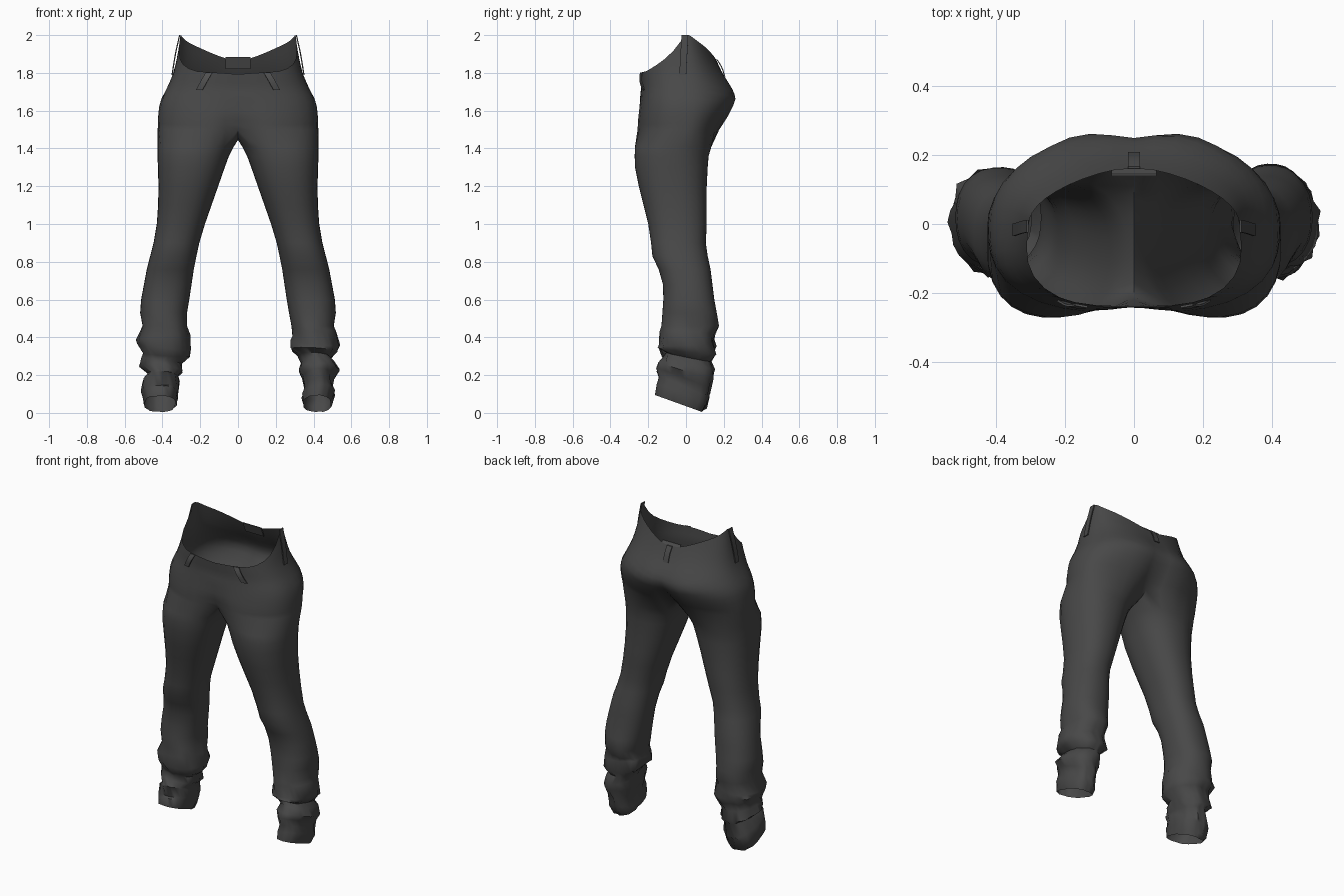
import bpy, bmesh, math, random
from mathutils import Vector

if "Cube" in bpy.data.objects:
    bpy.data.objects.remove(bpy.data.objects["Cube"])

random.seed(4)
HALF = 20      # steps around half of the hips
INNER = 8      # steps along the crotch seam


def material(name, v):
    m = bpy.data.materials.new(name)
    m.diffuse_color = (v, v, v, 1)
    m.use_nodes = True
    m.node_tree.nodes["Principled BSDF"].inputs["Base Color"].default_value = m.diffuse_color
    return m


cloth = material("charcoal cloth", 0.065)
trim = material("grey trim", 0.085)


def interp(table, key, col=1):
    if key <= table[0][0]:
        return table[0][col]
    for a, b in zip(table, table[1:]):
        if key <= b[0]:
            return a[col] + (b[col] - a[col]) * (key - a[0]) / (b[0] - a[0])
    return table[-1][col]


# hips: height, half width, front y, back y
HIPS = [(1.50, .425, -.262, .185), (1.56, .424, -.258, .225), (1.62, .418, -.25, .258),
        (1.67, .403, -.243, .275), (1.72, .375, -.238, .252), (1.80, .341, -.243, .198),
        (1.87, .325, -.235, .16), (1.94, .312, -.20, .13), (2.0, .305, -.17, .10)]
# waist edge: degrees from the front, height
RIM = [(0, 1.793), (40, 1.81), (60, 1.86), (75, 1.93), (87, 2.0), (102, 2.0),
       (140, 1.935), (170, 1.872), (180, 1.87)]
# centre hollow: height, front depth, back depth
HOLLOW = [(1.5, .05, .075), (1.58, .015, .045), (1.67, 0, .02), (1.8, 0, .008), (1.87, 0, 0)]
# legs: height, inner x, outer x, front y, back y
LEG = [(1.41, .022, .427, -.27, .135), (1.36, .048, .426, -.272, .12), (1.3, .07, .424, -.27, .115),
       (1.2, .105, .421, -.25, .11), (1.1, .14, .423, -.225, .11), (1.0, .175, .43, -.20, .11),
       (.9, .205, .447, -.185, .105), (.83, .22, .465, -.178, .115), (.76, .234, .483, -.145, .13),
       (.68, .246, .498, -.122, .14), (.6, .258, .513, -.12, .15), (.53, .27, .518, -.125, .163)]
CUFF_R = [(.46, .283, .507, -.13, .175), (.42, .292, .515, -.137, .15), (.37, .278, .537, -.14, .145),
          (.33, .275, .52, -.145, .165), (.30, .318, .49, -.11, .13), (.27, .335, .51, -.118, .15),
          (.23, .325, .535, -.14, .14), (.19, .342, .508, -.155, .13), (.14, .352, .50, -.14, .12),
          (.10, .338, .512, -.15, .11), (.05, .345, .495, -.16, .085)]
CUFF_L = [(.46, .27, .505, -.13, .165), (.40, .255, .535, -.135, .145), (.35, .252, .538, -.14, .16),
          (.31, .258, .505, -.125, .14), (.28, .30, .51, -.11, .13), (.24, .292, .52, -.125, .145),
          (.21, .315, .475, -.15, .13), (.17, .312, .503, -.15, .13), (.13, .31, .51, -.135, .12),
          (.09, .318, .505, -.15, .105), (.05, .325, .497, -.155, .085)]


def round_dir(t, n):
    s, c = math.sin(t), -math.cos(t)
    r = (abs(s) ** n + abs(c) ** n) ** (-1 / n)
    return s * r, c * r


def hip_point(t, z):
    w, f, b = (interp(HIPS, z, c) for c in (1, 2, 3))
    front = math.cos(t) > 0
    x, y = round_dir(t, 2.7 if front else 2.2)
    dip = math.exp(-(x * w / .07) ** 2) * interp(HOLLOW, z, 1 if front else 2)
    return Vector((x * w, -y * f + dip if front else y * b - dip, z))


def leg_ring(row, low):
    z, xi, xo, yf, yb = row
    pts = []
    total = HALF + INNER
    phase = random.uniform(0, 6.28)
    for i in range(total):
        # outer arc spans 270 degrees, inner arc the remaining 90
        a = -45 + 270 * i / HALF if i <= HALF else 225 + 90 * (i - HALF) / INNER
        t = math.radians(a)
        x, y = round_dir(t, 2.3)
        k = 1 + (random.uniform(-.07, .05) if low else 0)
        px = (xi + xo) / 2 + x * k * (xo - xi) / 2
        py = (yf + yb) / 2 + y * k * (yb - yf) / 2
        pz = z
        if low:
            tilt = min(1, max(0, (.34 - z) / .2))
            pz += -.36 * tilt * (py + .04)
            if z > .06:
                pz += .016 * math.sin(t + phase)
        pts.append(Vector((px, py, max(pz, 0))))
    return pts


# trousers: each half runs from the waist to the hem
bm = bmesh.new()


def bridge(a, b, closed, flip):
    n = len(a)
    for i in range(n if closed else n - 1):
        j = (i + 1) % n
        q = [a[i], b[i], b[j], a[j]]
        bm.faces.new(q[::-1] if flip else q)


for side, cuff in ((1, CUFF_R), (-1, CUFF_L)):
    flip = side < 0

    def verts(pts):
        return [bm.verts.new((p.x * side, p.y, p.z)) for p in pts]

    rows = []
    for k in range(13):
        row = []
        for i in range(HALF + 1):
            t = math.pi * i / HALF
            top = interp(RIM, 180 * i / HALF)
            row.append(hip_point(t, top + (1.5 - top) * k / 12))
        row[0].x = row[-1].x = 0
        rows.append(verts(row))
    for a, b in zip(rows, rows[1:]):
        bridge(a, b, False, flip)
    # crotch seam closes the half ring
    f, b = rows[-1][0].co, rows[-1][-1].co
    seam = []
    for i in range(1, INNER):
        u = i / INNER
        p = b.lerp(f, u)
        p.z = 1.5 - .055 * math.sin(math.pi * u) ** .7
        seam.append(p)
    last = rows[-1] + verts(seam)
    for row in LEG + cuff:
        ring = verts(leg_ring(row, row[0] < .45))
        bridge(last, ring, True, flip)
        last = ring
bmesh.ops.remove_doubles(bm, verts=bm.verts, dist=.0005)
bmesh.ops.recalc_face_normals(bm, faces=bm.faces)


def finish(bm, name, mat, angle):
    me = bpy.data.meshes.new(name)
    bm.to_mesh(me)
    bm.free()
    ob = bpy.data.objects.new(name, me)
    bpy.context.collection.objects.link(ob)
    me.materials.append(mat)
    bpy.ops.object.select_all(action='DESELECT')
    ob.select_set(True)
    bpy.context.view_layer.objects.active = ob
    bpy.ops.object.shade_smooth_by_angle(angle=math.radians(angle))
    return ob


finish(bm, "trousers", cloth, 60)


def strip(name, a0, z0, a1, z1, half, out, mat, side=1, bulge=.008):
    """Thin band that follows the hip surface from (a0, z0) down to (a1, z1)."""
    bm = bmesh.new()
    last = None
    for k in range(6):
        u = k / 5
        t = math.radians(a0 + (a1 - a0) * u)
        p = hip_point(t, z0 + (z1 - z0) * u)
        n = (hip_point(t + .02, p.z) - hip_point(t - .02, p.z)).normalized()
        nor = Vector((n.y, -n.x, 0))
        lift = out + bulge * math.sin(math.pi * u)
        ring = []
        for s, d in ((-1, 0), (1, 0), (1, .006), (-1, .006)):
            q = p + n * half * s + nor * (lift + d)
            ring.append(bm.verts.new((q.x * side, q.y, q.z)))
        if last:
            for i in range(4):
                j = (i + 1) % 4
                bm.faces.new((last[i], last[j], ring[j], ring[i]))
        else:
            bm.faces.new(ring)
        last = ring
    bm.faces.new(last)
    bmesh.ops.recalc_face_normals(bm, faces=bm.faces)
    finish(bm, name, mat, 30)


# belt loops and the inner waist patch
for side, tag in ((1, "right"), (-1, "left")):
    strip("front_belt_loop_" + tag, 25, 1.803, 30, 1.71, .018, .002, trim, side)
    strip("side_belt_loop_" + tag, 88, 2.0, 86, 1.79, .018, .001, cloth, side)
strip("back_belt_loop", 180, 1.87, 180, 1.78, .018, .001, cloth)
strip("waist_patch", 180, 1.885, 180, 1.82, .065, -.014, trim, 1, 0)
